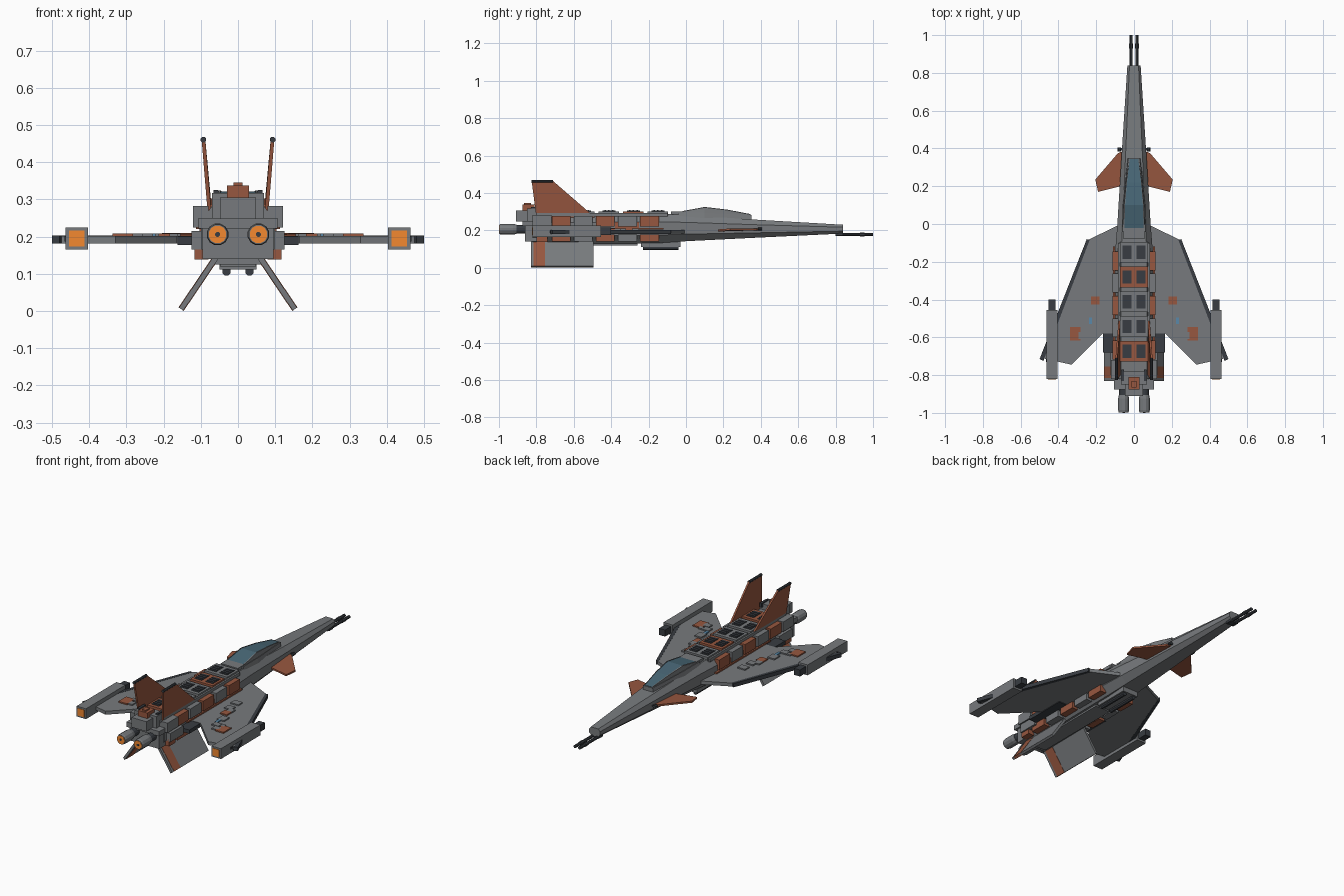
import bpy, bmesh
from math import cos, sin, pi
from mathutils import Vector

if "Cube" in bpy.data.objects:
    bpy.data.objects.remove(bpy.data.objects["Cube"])


def mat(name, c):
    m = bpy.data.materials.new(name)
    m.diffuse_color = (*c, 1)
    m.use_nodes = True
    m.node_tree.nodes["Principled BSDF"].inputs["Base Color"].default_value = m.diffuse_color
    return m


GREY = mat("hull_grey", (0.185, 0.195, 0.205))
RUST = mat("rust", (0.31, 0.095, 0.05))
DARK = mat("dark", (0.04, 0.046, 0.054))
GLASS = mat("glass", (0.065, 0.135, 0.18))
GLOW = mat("glow", (0.9, 0.25, 0.03))
BLUE = mat("blue", (0.1, 0.25, 0.4))


def loft(name, rings, m=None):
    """Skin a list of equal-length point rings, with end caps."""
    bm = bmesh.new()
    vs = [[bm.verts.new(p) for p in r] for r in rings]
    n = len(rings[0])
    for a, b in zip(vs, vs[1:]):
        for i in range(n):
            bm.faces.new((a[i], a[(i + 1) % n], b[(i + 1) % n], b[i]))
    bm.faces.new(vs[0])
    bm.faces.new(vs[-1])
    bmesh.ops.recalc_face_normals(bm, faces=bm.faces)
    me = bpy.data.meshes.new(name)
    bm.to_mesh(me)
    bm.free()
    o = bpy.data.objects.new(name, me)
    bpy.context.collection.objects.link(o)
    me.materials.append(m or GREY)
    return o


def box(name, x, y, z, m=None):
    return loft(name, [[(x[0], yy, z[0]), (x[1], yy, z[0]), (x[1], yy, z[1]), (x[0], yy, z[1])] for yy in y], m)


def slab(name, pts, offset, m=None):
    """Polygon extruded equally to both sides by an offset vector."""
    d = Vector(offset)
    return loft(name, [[Vector(p) - d for p in pts], [Vector(p) + d for p in pts]], m)


def tube(name, x, z, prof, m=None, n=12):
    """Round part along y; prof lists (y, radius)."""
    return loft(name, [[(x + r * cos(2 * pi * (i + .5) / n), y, z + r * sin(2 * pi * (i + .5) / n))
                        for i in range(n)] for y, r in prof], m)


def mirrored(o):
    md = o.modifiers.new("Mirror", 'MIRROR')
    md.use_axis[0] = True
    return o


def mbox(*a):
    return mirrored(box(*a))


# Hull: octagonal sections (y, half width, bottom, top)
def section(y, w, b, t):
    h = t - b
    return [(s * x, y, z) for s, x, z in (
        (1, .6 * w, b), (1, w, b + .27 * h), (1, w, b + .72 * h), (1, .68 * w, t),
        (-1, .68 * w, t), (-1, w, b + .72 * h), (-1, w, b + .27 * h), (-1, .6 * w, b))]


loft("hull", [section(*s) for s in (
    (-.82, .10, .125, .285), (-.15, .10, .132, .29), (0, .088, .142, .282),
    (.36, .066, .16, .258), (.84, .035, .183, .23))])

# Nose guns
mirrored(tube("gun_barrel", .015, .178, [(.80, .009), (1, .009)], DARK, 8))
mirrored(tube("gun_sleeve", .015, .178, [(.93, .011), (.955, .011)], DARK, 8))
box("gun_mount", (-.025, .025), (.8, .838), (.172, .19), DARK)

# Canopy: grey tub with inset glass top and edge frames
loft("canopy_sill", [[(-w, y, b), (w, y, b), (w * .9, y, t), (-w * .9, y, t)] for y, w, b, t in (
    (-.04, .068, .27, .296), (.1, .064, .26, .294), (.35, .034, .245, .282))])
CAN = ((-.02, .06, .285, .3), (.1, .056, .28, .322), (.22, .044, .27, .308), (.345, .027, .265, .284))
loft("canopy_body", [[(-w, y, b), (w, y, b), (w * .93, y, t - .003), (-w * .93, y, t - .003)]
                     for y, w, b, t in CAN])
loft("canopy_glass", [[(-w * .87, y, t - .01), (w * .87, y, t - .01), (w * .84, y, t), (-w * .84, y, t)]
                      for y, w, b, t in CAN], GLASS)
mirrored(loft("canopy_frame", [[(.84 * w, y, t - .008), (.95 * w, y, t - .01), (.93 * w, y, t + .001),
                                (.84 * w, y, t + .003)] for y, w, b, t in CAN]))
box("canopy_rear", (-.055, .055), (-.08, -.02), (.27, .3))

# Canards and sensor pods
mirrored(slab("canard", [(.05, .39, .205), (.085, .375, .205), (.205, .235, .205), (.19, .17, .2),
                         (.05, .205, .2)], (0, 0, .005), RUST))
mirrored(tube("nose_sensor", .078, .207, [(.385, .009), (.405, .009)], DARK, 8))
mbox("sensor_arm", (.05, .078), (.388, .402), (.203, .211), DARK)

# Main wings, dark leading edges and root fillers
mirrored(slab("wing", [(.08, -.005, .192), (.245, -.085, .192), (.485, -.71, .192), (.33, -.745, .192),
                       (.165, -.58, .192), (.08, -.58, .192)], (0, 0, .01)))
mirrored(slab("wing_leading_edge", [(.235, -.085, .192), (.25, -.08, .192), (.5, -.715, .192),
                                    (.48, -.725, .192)], (0, 0, .011), DARK))
mbox("wing_root", (.09, .163), (-.68, -.43), (.178, .2), DARK)
mbox("wing_root_tail", (.09, .125), (-.8, -.68), (.165, .215))

# Stepped plates on top of the wings
for x, y, w, h, m in ((.18, -.27, .025, .02, None), (.185, -.34, .022, .02, None),
                      (.205, -.405, .022, .022, RUST), (.21, -.365, .018, .018, None),
                      (.235, -.47, .022, .025, None), (.23, -.51, .008, .02, BLUE),
                      (.25, -.55, .022, .018, None), (.275, -.59, .02, .018, None),
                      (.31, -.58, .028, .036, RUST), (.285, -.545, .012, .012, None)):
    mbox("wing_plate", (x - w, x + w), (y - h, y + h), (.198, .209), m)

# Wing tip pods
mbox("tip_pod", (.404, .464), (-.82, -.455), (.165, .225))
mbox("tip_pod_nose", (.415, .453), (-.46, -.40), (.176, .214), DARK)
mbox("tip_pod_exhaust", (.413, .455), (-.823, -.81), (.174, .216), GLOW)
mbox("tip_pod_slot", (.462, .467), (-.73, -.65), (.187, .2), DARK)

# Upper tail fins with caps
mirrored(slab("tail_fin", [(.077, -.80, .27), (.077, -.49, .27), (.077, -.51, .29), (.093, -.71, .463),
                           (.093, -.825, .463)], (.005, 0, 0), RUST))
mirrored(tube("tail_fin_cap", .093, .461, [(-.825, .008), (-.71, .008)], DARK, 8))


# Lower splayed fins with coloured band
def low_fin(name, y0, y1, t, m=None):
    mirrored(slab(name, [(.055, y0, .15), (.055, y1, .15), (.153, y1, .005), (.153, y0, .005)],
                  (.83 * t, 0, .56 * t), m))


low_fin("lower_fin", -.83, -.495, .007)
low_fin("lower_fin_band", -.815, -.755, .0085, RUST)

# Spine panels, each with paired vents
for i in range(5):
    y = -.15 - .131 * i
    box("spine_panel", (-.073, .073), (y - .055, y + .055), (.28, .302), RUST if i in (1, 4) else None)
    mbox("spine_vent", (.012, .06), (y - .035, y + .035), (.3, .305), DARK)
    for k in (-.02, 0, .02):
        mbox("spine_vent_slat", (.014, .058), (y + k - .004, y + k + .004), (.304, .308), DARK)
mbox("spine_rail", (.074, .084), (-.8, -.1), (.275, .294))
mbox("side_rail", (.1, .112), (-.62, -.12), (.205, .213), RUST)

# Flank panels, alternating colour, upper and lower rows
for i in range(5):
    y = -.195 - .118 * i
    m = None if i in (1, 3) else RUST
    mbox("flank_panel_upper", (.075, .113), (y - .05, y + .05), (.22, .278), m)
    mbox("flank_panel_lower", (.075, .113), (y - .05, y + .05), (.14, .178), m)
mbox("flank_inset", (.09, .104), (-.38, -.25), (.2, .245), RUST)
mbox("flank_block", (.08, .121), (-.82, -.72), (.225, .282))
mbox("flank_block_band", (.08, .117), (-.8, -.74), (.138, .18), RUST)

# Belly pack with twin launch tubes
box("belly_pack", (-.05, .05), (-.24, -.03), (.112, .14))
mirrored(tube("belly_tube", .031, .106, [(-.23, .012), (-.04, .012)], DARK, 8))
box("belly_keel", (-.048, .048), (-.8, -.26), (.12, .135))

# Rear engine block
box("engine_block", (-.095, .095), (-.86, -.8), (.14, .245))
box("engine_shelf", (-.106, .106), (-.875, -.78), (.222, .25))
box("rear_housing", (-.048, .048), (-.91, -.8), (.248, .305))
box("rear_housing_base", (-.07, .07), (-.85, -.78), (.25, .318))
box("rear_sensor", (-.03, .03), (-.875, -.81), (.305, .337), RUST)
box("rear_sensor_cap", (-.012, .012), (-.865, -.83), (.335, .345), RUST)
mbox("rear_pipe", (.052, .066), (-.83, -.77), (.3, .325), DARK)

# Twin engines
mirrored(tube("engine_neck", .055, .206, [(-.92, .024), (-.84, .024)], DARK))
mirrored(tube("engine_nozzle", .055, .206, [(-.997, .027), (-.985, .03), (-.925, .03), (-.905, .026)]))
mirrored(tube("engine_glow", .055, .206, [(-.999, .024), (-.98, .024)], GLOW))
mirrored(tube("engine_core", .055, .206, [(-1, .007), (-.98, .007)], DARK, 8))
